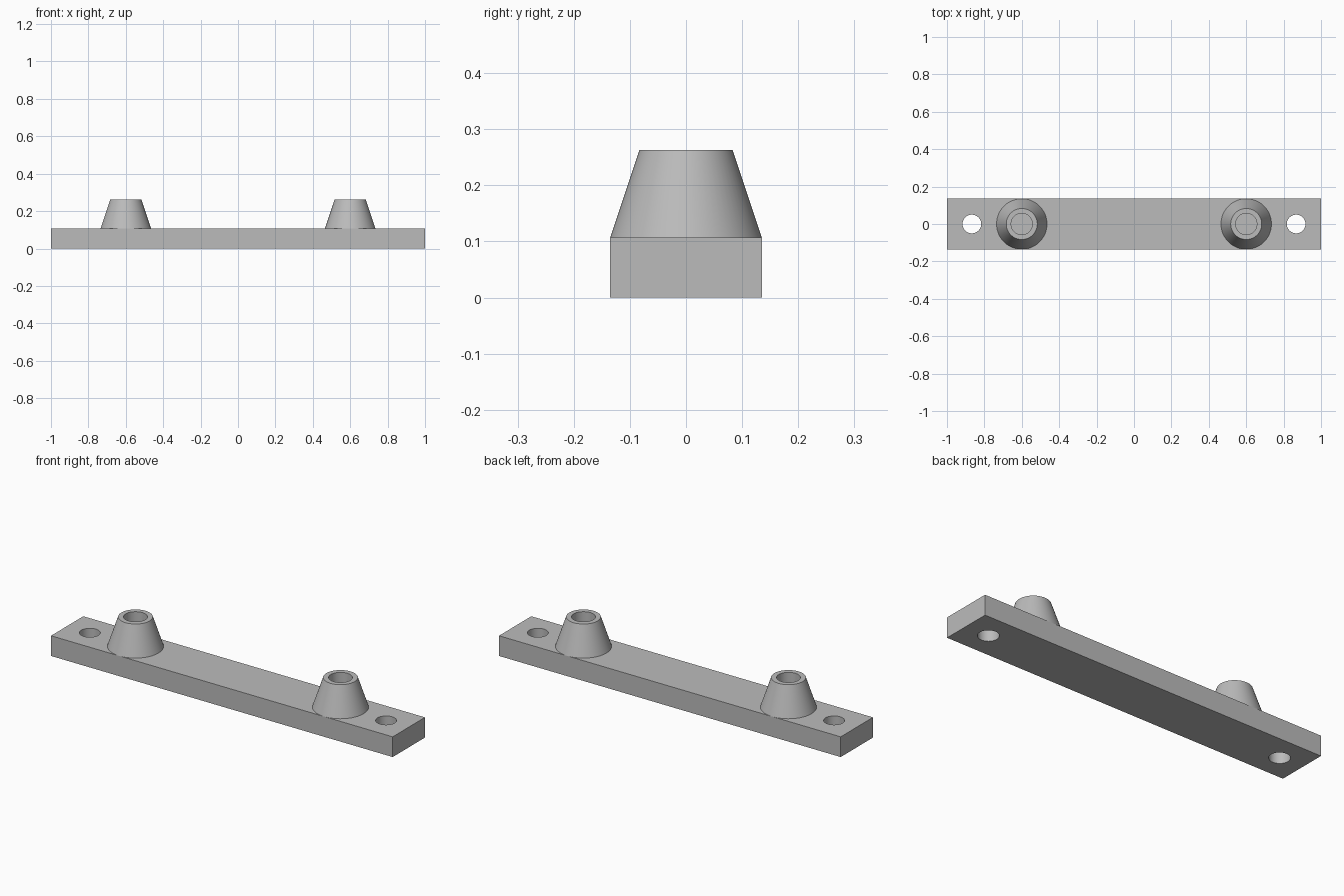
import bpy
import bmesh
import math
from mathutils import Matrix, Vector

LENGTH, WIDTH, THICK = 2.0, 0.27, 0.107
TOP = 0.263
SIDES = 64

default = bpy.data.objects.get("Cube")
if default:
    bpy.data.objects.remove(default, do_unlink=True)

# Single flat grey
grey = bpy.data.materials.new("plain grey")
grey.use_nodes = True
colour = (0.5, 0.5, 0.5, 1)
grey.diffuse_color = colour
grey.node_tree.nodes["Principled BSDF"].inputs["Base Color"].default_value = colour


def make_object(name, bm):
    bmesh.ops.recalc_face_normals(bm, faces=bm.faces)
    mesh = bpy.data.meshes.new(name)
    bm.to_mesh(mesh)
    bm.free()
    mesh.materials.append(grey)
    obj = bpy.data.objects.new(name, mesh)
    bpy.context.collection.objects.link(obj)
    return obj


def smooth(obj):
    bpy.ops.object.select_all(action="DESELECT")
    obj.select_set(True)
    bpy.context.view_layer.objects.active = obj
    bpy.ops.object.shade_smooth_by_angle(angle=math.radians(30))


# Base plate
bm = bmesh.new()
bmesh.ops.create_cube(bm, size=1)
bmesh.ops.scale(bm, vec=(LENGTH, WIDTH, THICK), verts=bm.verts)
bmesh.ops.translate(bm, vec=(0, 0, THICK / 2), verts=bm.verts)
plate = make_object("base_plate", bm)

# Screw holes through both ends
bm = bmesh.new()
for side in (-1, 1):
    bmesh.ops.create_cone(bm, cap_ends=True, segments=SIDES, radius1=0.05, radius2=0.05,
                          depth=THICK * 3, matrix=Matrix.Translation((side * 0.867, 0, THICK / 2)))
cutter = make_object("screw_hole_cutter", bm)
cutter.hide_render = True
cut = plate.modifiers.new("screw_holes", "BOOLEAN")
cut.object = cutter
cut.solver = "EXACT"
bpy.context.view_layer.objects.active = plate
bpy.ops.object.modifier_apply(modifier=cut.name)
bpy.data.objects.remove(cutter, do_unlink=True)
smooth(plate)

# Tapered posts with a blind bore, turned from one profile
PROFILE = [(0.135, THICK), (0.083, TOP), (0.057, TOP), (0.057, THICK)]
for side, label in ((1, "left"), (-1, "right")):
    bm = bmesh.new()
    verts = [bm.verts.new(Vector((r, 0, z))) for r, z in PROFILE]
    edges = [bm.edges.new(pair) for pair in zip(verts, verts[1:])]
    bmesh.ops.spin(bm, geom=verts + edges, cent=(0, 0, 0), axis=(0, 0, 1),
                   angle=math.tau, steps=SIDES)
    bmesh.ops.remove_doubles(bm, verts=bm.verts, dist=0.0001)
    bmesh.ops.translate(bm, vec=(side * 0.6, 0, 0), verts=bm.verts)
    smooth(make_object(label + "_tapered_post", bm))
